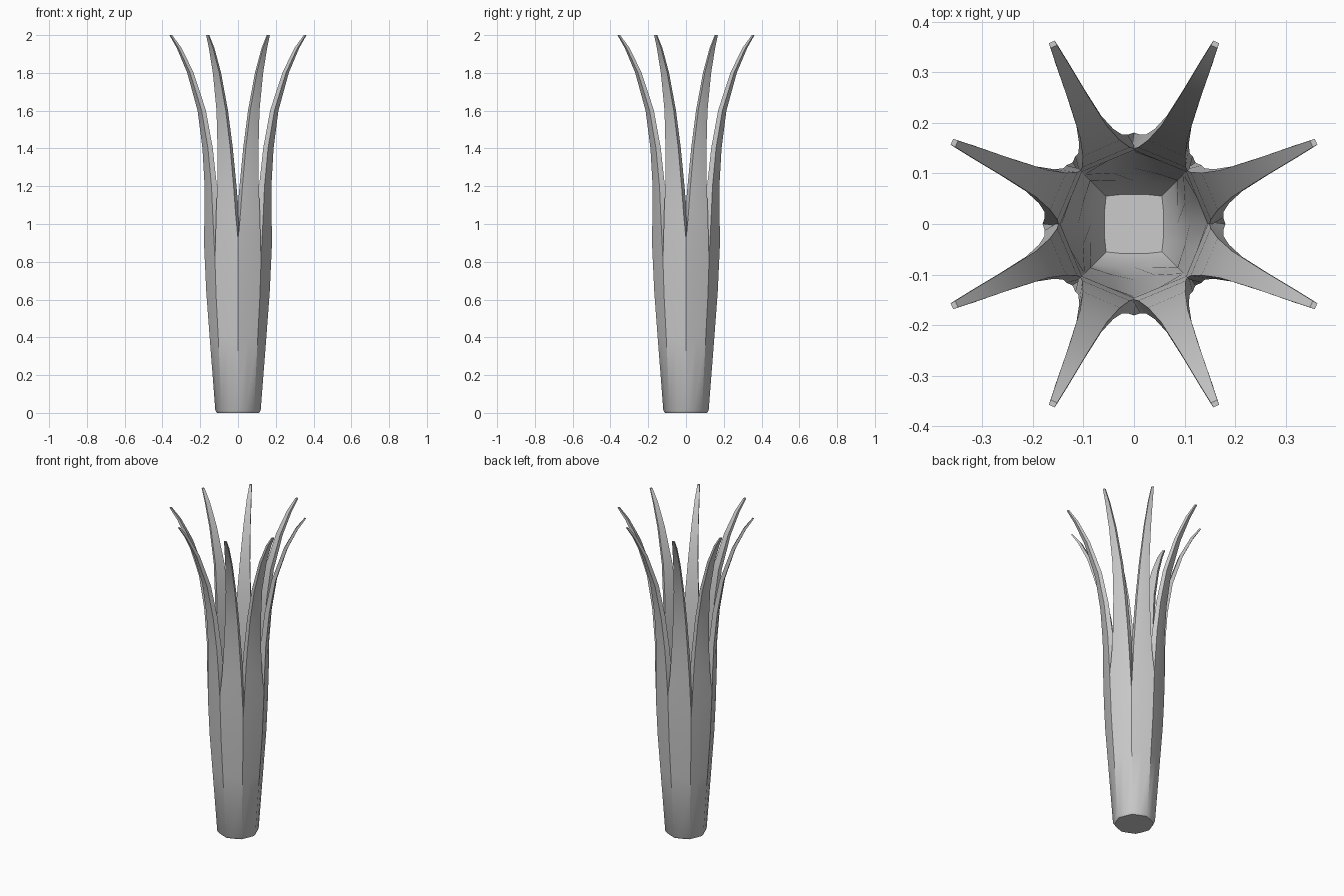
import bpy, bmesh, math

cube = bpy.data.objects.get("Cube")
if cube:
    bpy.data.objects.remove(cube, do_unlink=True)

mat = bpy.data.materials.new("pale_grey")
mat.use_nodes = True
grey = (0.6, 0.6, 0.6, 1)
mat.diffuse_color = grey
mat.node_tree.nodes["Principled BSDF"].inputs["Base Color"].default_value = grey

bm = bmesh.new()


def polar(r, deg, z, side=0.0):
    a = math.radians(deg)
    return bm.verts.new((r * math.cos(a) - side * math.sin(a),
                         r * math.sin(a) + side * math.cos(a), z))


def ring(r_axis, r_diag, z_axis, z_diag, flat=0.94):
    """Sixteen points: axis corners, diagonal corners and face middles."""
    out = []
    for i in range(16):
        if i % 2:
            r, z = flat * (r_axis + r_diag) / 2, (z_axis + z_diag) / 2
        else:
            r, z = (r_diag, z_diag) if i % 4 else (r_axis, z_axis)
        out.append(polar(r, i * 22.5, z))
    return out


def bridge(a, b):
    n = len(a)
    for i in range(n):
        bm.faces.new((a[i], a[(i + 1) % n], b[(i + 1) % n], b[i]))


# Cup: outer wall from the base to the notches
outer = [ring(ra, rd, za, zd) for ra, rd, za, zd in (
    (0.112, 0.112, 0, 0), (0.12, 0.12, 0.012, 0.012), (0.15, 0.148, 0.4, 0.4),
    (0.168, 0.164, 0.64, 0.62), (0.181, 0.172, 0.92, 0.8))]
# Cup: hollow, squarer towards the floor
inner = [ring(ra, rd, za, zd, f) for ra, rd, za, zd, f in (
    (0.058, 0.078, 0.06, 0.06, 0.93), (0.085, 0.112, 0.11, 0.11, 0.93),
    (0.11, 0.122, 0.45, 0.45, 0.94), (0.143, 0.138, 0.92, 0.8, 0.95))]
for rings in (outer, inner):
    for a, b in zip(rings, rings[1:]):
        bridge(a, b)
bm.faces.new(outer[0])
bm.faces.new(inner[0])

# Blades: height, outer radius, half width, thickness, lean to the diagonal
sections = ((1.05, 0.168, 0.061, 0.033, 0), (1.2, 0.172, 0.051, 0.029, 0.3),
            (1.4, 0.189, 0.04, 0.026, 0.8), (1.6, 0.222, 0.029, 0.023, 1.2),
            (1.8, 0.286, 0.02, 0.019, 1.5), (1.93, 0.349, 0.013, 0.015, 1.7),
            (2.0, 0.395, 0.007, 0.01, 1.8))
for k in range(8):
    i = 2 * k
    ids = (i, i + 1, (i + 2) % 16)
    prev = [outer[-1][j] for j in ids] + [inner[-1][j] for j in reversed(ids)]
    sign = -1 if k % 2 else 1
    for z, r, w, t, lean in sections:
        deg = k * 45 + 22.5 + sign * lean
        drop = min(t * 0.5, 2.0 - z)
        loop = [polar(r, deg, z, s * w * 0.92) for s in (-1, 0, 1)]
        loop += [polar(r - t, deg, z + drop * 0.3, s * w) for s in (1, 0, -1)]
        loop[1].co.xy *= 1 + 0.06 * w / r
        bridge(prev, loop)
        prev = loop
    bm.faces.new(prev)

bmesh.ops.recalc_face_normals(bm, faces=bm.faces)
mesh = bpy.data.meshes.new("leafy_cup")
bm.to_mesh(mesh)
bm.free()
mesh.materials.append(mat)
cup = bpy.data.objects.new("leafy_cup", mesh)
bpy.context.collection.objects.link(cup)

bpy.ops.object.select_all(action="DESELECT")
cup.select_set(True)
bpy.context.view_layer.objects.active = cup
bpy.ops.object.shade_smooth_by_angle(angle=math.radians(35))
